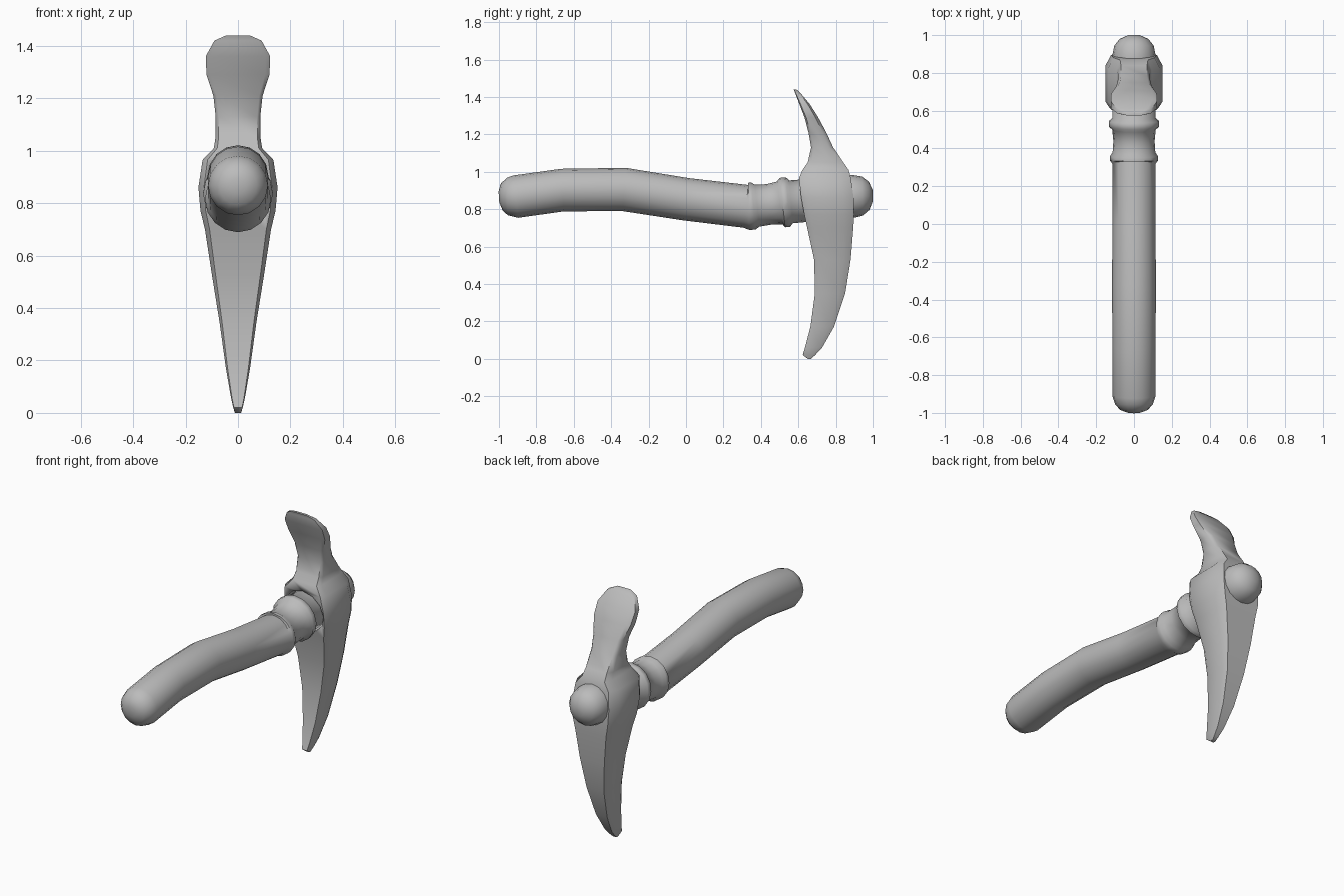
import bpy, bmesh, math
from mathutils import Vector

cube = bpy.data.objects.get("Cube")
if cube:
    bpy.data.objects.remove(cube)

grey = bpy.data.materials.new("plain_grey")
grey.use_nodes = True
grey.diffuse_color = (0.5, 0.5, 0.5, 1)
grey.node_tree.nodes["Principled BSDF"].inputs["Base Color"].default_value = (0.5, 0.5, 0.5, 1)


def loft(name, rings, angle):
    """Skin a list of equal-length rings into a closed, smooth-shaded part."""
    bm = bmesh.new()
    loops = [[bm.verts.new(p) for p in ring] for ring in rings]
    for a, b in zip(loops, loops[1:]):
        for i in range(len(a)):
            j = (i + 1) % len(a)
            bm.faces.new((a[i], a[j], b[j], b[i]))
    bm.faces.new(loops[0])
    bm.faces.new(loops[-1])
    bmesh.ops.recalc_face_normals(bm, faces=bm.faces)
    mesh = bpy.data.meshes.new(name)
    bm.to_mesh(mesh)
    bm.free()
    mesh.materials.append(grey)
    obj = bpy.data.objects.new(name, mesh)
    bpy.context.collection.objects.link(obj)
    bpy.ops.object.select_all(action='DESELECT')
    obj.select_set(True)
    bpy.context.view_layer.objects.active = obj
    bpy.ops.object.shade_smooth_by_angle(angle=math.radians(angle))
    return obj


def tube(stations, sides=16):
    """Round rings, square to the path, from (y, z, radius) stations."""
    rings = []
    for i, (y, z, r) in enumerate(stations):
        y0, z0, _ = stations[max(i - 1, 0)]
        y1, z1, _ = stations[min(i + 1, len(stations) - 1)]
        along = Vector((0, y1 - y0, z1 - z0)).normalized()
        up = Vector((1, 0, 0)).cross(along)
        turn = [math.tau * k / sides for k in range(sides)]
        rings.append([Vector((r * math.cos(t), y, z) ) + up * r * math.sin(t) for t in turn])
    return rings


# Curved handle with a domed butt, two raised collars and a domed tip
handle = [
    (-1.0, .865, .03), (-.985, .866, .072), (-.955, .868, .1), (-.91, .867, .114),
    (-.66, .902, .114), (-.33, .905, .116), (0, .853, .114), (.32, .815, .115),
    (.335, .815, .126), (.36, .816, .126), (.38, .819, .113), (.44, .825, .109),
    (.5, .833, .115), (.515, .835, .133), (.545, .838, .133), (.56, .839, .115),
    (.7, .851, .114), (.89, .869, .115), (.945, .87, .104), (.98, .871, .076), (1.0, .871, .03),
]
loft("handle", tube(handle), 50)

# Head stations: z, front y, back y, half width
head = [
    (1.44, .575, .59, .045), (1.42, .583, .612, .09), (1.36, .606, .662, .123),
    (1.29, .633, .706, .12), (1.21, .654, .749, .094), (1.13, .668, .786, .085),
    (1.05, .65, .84, .086), (1.01, .622, .868, .092), (.965, .603, .88, .135),
    (.86, .615, .895, .151), (.77, .632, .897, .143), (.7, .647, .893, .126),
    (.53, .684, .879, .1), (.35, .688, .85, .071), (.17, .664, .79, .046),
    (.06, .635, .727, .027), (.02, .623, .69, .018), (0, .65, .668, .012),
]


def head_ring(z, front, back, w):
    """Flat section with narrow chamfers along the front and back edges."""
    half = [(.86, 0), (1, .12), (1, .8), (.8, 1)]
    right = [(w * u, front + (back - front) * v, z) for u, v in half]
    return right + [(-x, y, h) for x, y, h in reversed(right)]


pick_head = loft("pick_head", [head_ring(*s) for s in head], 50)

# Flared socket mouth sunk into the front of the head
cutter = loft("socket_cutter", tube([(.56, .838, .132), (.8, .86, .112)], 12), 50)
cutter.hide_render = True
cutter.hide_viewport = True
socket = pick_head.modifiers.new("socket", 'BOOLEAN')
socket.operation = 'DIFFERENCE'
socket.object = cutter
